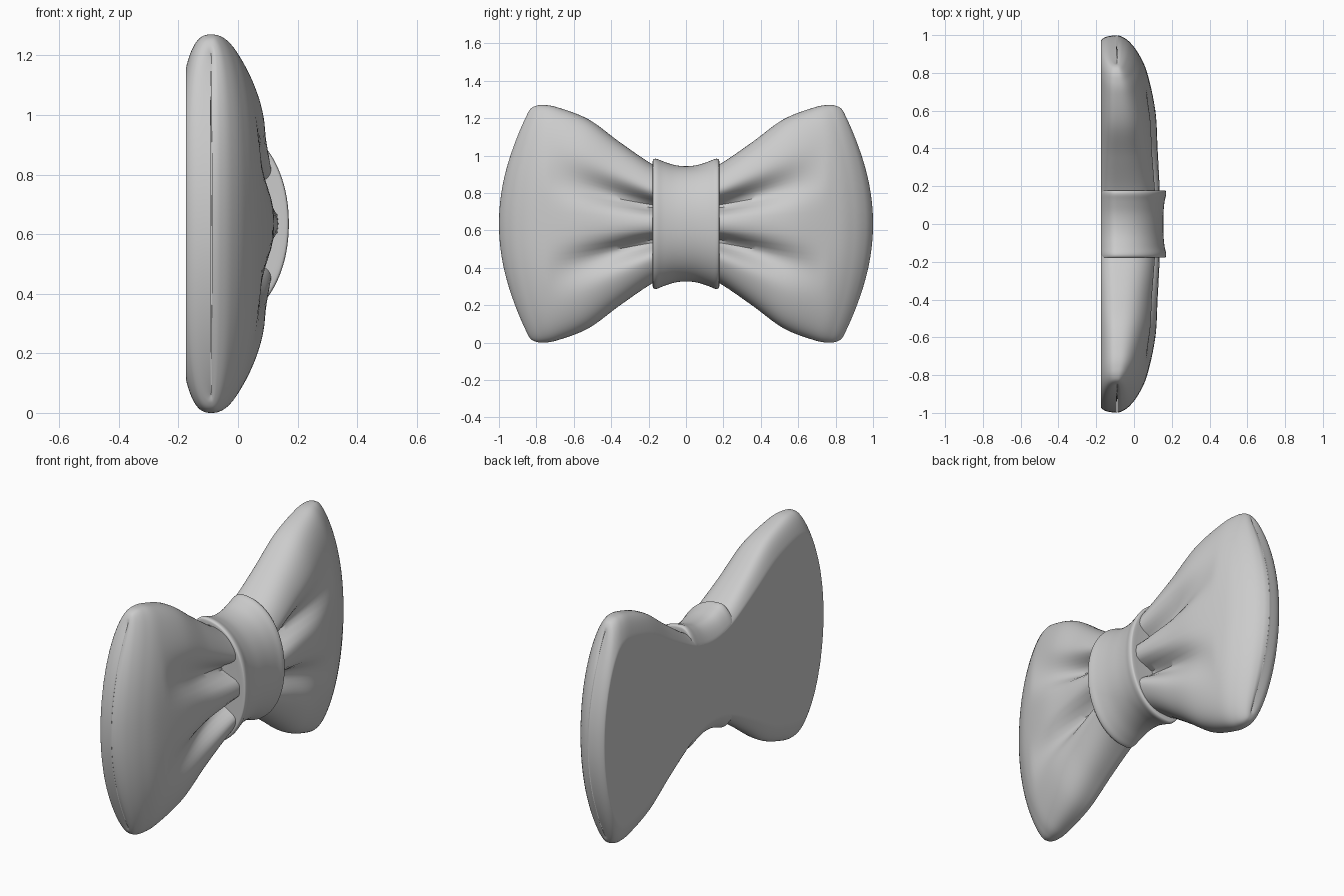
import bpy, bmesh, math

if "Cube" in bpy.data.objects:
    bpy.data.objects.remove(bpy.data.objects["Cube"])

ZC = 0.635      # centre height of the bow
XC = -0.09      # depth of the widest rim
BACK = -0.175   # flat back plane
SEG = 144


def sample(keys, steps):
    """Catmull-Rom through rows of numbers."""
    out = []
    for i in range(len(keys) - 1):
        a, b = keys[max(i - 1, 0)], keys[i]
        c, d = keys[i + 1], keys[min(i + 2, len(keys) - 1)]
        for k in range(steps):
            t = k / steps
            out.append([0.5 * (2*q + (r-p)*t + (2*p - 5*q + 4*r - s)*t*t + (3*q - p - 3*r + s)*t**3)
                        for p, q, r, s in zip(a, b, c, d)])
    out.append(list(keys[-1]))
    return out


def spow(v, e):
    return math.copysign(abs(v) ** e, v)


def fold(y, dz):
    """Depth of the pinched pleats fanning out from the knot."""
    t = min(max((y - 0.15) / 0.6, 0), 1)
    centre = 0.088 + 0.17 * t ** 1.15
    d = abs(dz) - centre
    width = (0.030 + 0.07 * t) if d < 0 else (0.045 + 0.085 * t)
    return 0.115 * (1 - t) ** 1.1 * (1 + 0.6 * t) * math.exp(-(d / width) ** 2)


def loft(name, rows, n, bow=0.0, pleats=False):
    """Skin flat-backed superellipse sections; row = y, half height, front, back."""
    bm = bmesh.new()
    rings = []
    for y0, h, f, b in rows:
        f, b = max(f, 0.002), max(b, 0.002)
        shift = bow * min(max((y0 - 0.15) / 0.85, 0), 1)
        ring = []
        for i in range(SEG):
            a = 2 * math.pi * i / SEG
            s, c = spow(math.sin(a), 2 / n), spow(math.cos(a), 2 / n)
            y = y0 - shift * s * s
            x = XC + (f if c > 0 else b) * c
            if pleats and c > 0:
                x -= fold(y, h * s) * min(1, c * 1.3)
            ring.append(bm.verts.new((max(x, BACK), y, ZC + h * s)))
        rings.append(ring)
    for r, q in zip(rings, rings[1:]):
        for i in range(SEG):
            j = (i + 1) % SEG
            bm.faces.new((r[i], r[j], q[j], q[i]))
    bm.faces.new(rings[0])
    bm.faces.new(rings[-1])
    bmesh.ops.recalc_face_normals(bm, faces=bm.faces)
    me = bpy.data.meshes.new(name)
    bm.to_mesh(me)
    bm.free()
    ob = bpy.data.objects.new(name, me)
    bpy.context.collection.objects.link(ob)
    bpy.context.view_layer.objects.active = ob
    ob.select_set(True)
    bpy.ops.object.shade_smooth_by_angle(angle=math.radians(40))
    ob.select_set(False)
    return ob


# Puffed wings, one lofted and mirrored
wing = loft("bow_wings", sample([
    (0.08, 0.280, 0.225, 0.12),
    (0.20, 0.325, 0.225, 0.12),
    (0.40, 0.438, 0.215, 0.12),
    (0.60, 0.558, 0.203, 0.12),
    (0.80, 0.622, 0.160, 0.12),
    (0.90, 0.635, 0.115, 0.115),
    (0.96, 0.625, 0.070, 0.095),
    (0.99, 0.600, 0.030, 0.060),
    (1.00, 0.570, 0.0, 0.0)], 8), 2.7, bow=0.15, pleats=True)
mirror = wing.modifiers.new("mirror", 'MIRROR')
mirror.use_axis = (False, True, False)

# Wrapped knot band with flared rims
half = [(0.0, 0.308, 0.245, 0.12), (0.06, 0.314, 0.246, 0.12), (0.12, 0.333, 0.252, 0.12),
        (0.155, 0.347, 0.260, 0.12), (0.172, 0.346, 0.259, 0.12), (0.178, 0.335, 0.250, 0.12),
        (0.178, 0.300, 0.215, 0.10)]
loft("knot_band", sample([(-y, h, f, b) for y, h, f, b in half[:0:-1]] + half, 4), 2.1)
